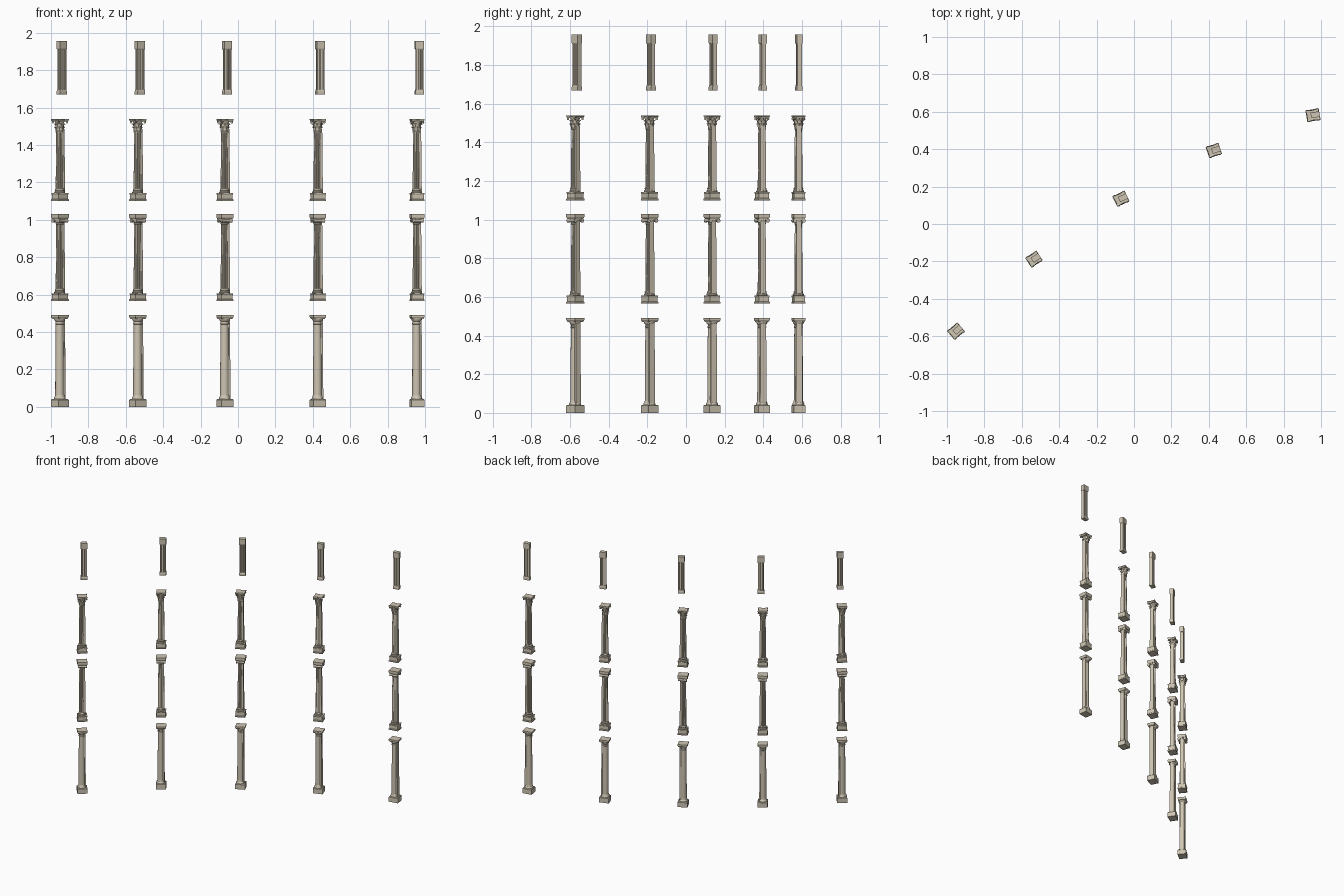
import bpy, bmesh
from math import sin, cos, pi, radians
from mathutils import Matrix, Vector

if "Cube" in bpy.data.objects:
    bpy.data.objects.remove(bpy.data.objects["Cube"])

# column positions (x, y) and turn; local +x is the flat rear side
COLUMNS = [(-0.952, -0.573, 40), (-0.535, -0.188, 33), (-0.070, 0.135, 25.5),
           (0.427, 0.393, 18), (0.957, 0.582, 10)]
HU, HV = 0.036, 0.031      # half size of plinths and abaci
CX = -0.002                # shaft axis offset

stone = bpy.data.materials.new("stone")
stone.diffuse_color = (0.62, 0.56, 0.45, 1)
stone.use_nodes = True
stone.node_tree.nodes["Principled BSDF"].inputs["Base Color"].default_value = stone.diffuse_color


def loft(bm, rings):
    loops = [[bm.verts.new(p) for p in r] for r in rings]
    n = len(loops[0])
    for a, b in zip(loops, loops[1:]):
        for i in range(n):
            j = (i + 1) % n
            bm.faces.new((a[i], a[j], b[j], b[i]))
    bm.faces.new(loops[0][::-1])
    bm.faces.new(loops[-1])


def rect(z, u0, u1, v):
    return [(u0, -v, z), (u1, -v, z), (u1, v, z), (u0, v, z)]


def block(bm, z, inset=0.0):
    return rect(z, -HU + inset, HU - inset, HV - inset)


def circle(z, r, n=24):
    return [(CX + r * cos(2 * pi * i / n), r * sin(2 * pi * i / n), z) for i in range(n)]


def fluted(z, r, n=16):
    pts = []
    for i in range(n):
        for t, k in ((-0.42, 1), (-0.2, 0.9), (0.2, 0.9), (0.42, 1)):
            a = 2 * pi * (i + t) / n
            pts.append((CX + r * k * cos(a), r * k * sin(a), z))
    return pts


def grooved(z, u0, u1, v, n=2, d=0.004):
    c = [Vector(p) for p in rect(z, u0, u1, v)]
    pts = []
    for i in range(4):
        a, b = c[i], c[(i + 1) % 4]
        inward = Vector((a.y - b.y, b.x - a.x, 0)).normalized() * d
        pts.append(a)
        if i == 1:             # rear stays plain
            continue
        for k in range(n):
            for t, s in ((0.2, 0), (0.32, 1), (0.68, 1), (0.8, 0)):
                pts.append(a.lerp(b, 0.08 + 0.84 * (k + t) / n) + inward * s)
    return pts


def roll(bm, center, direction, r, length, n=12):
    # scroll cylinder lying along a horizontal direction
    d = Vector(direction).normalized()
    side = Vector((-d.y, d.x, 0))
    c = Vector(center)
    rings = []
    for s, k in ((-.5, .6), (-.5, 1), (-.42, 1), (-.3, .8), (.3, .8), (.42, 1), (.5, 1), (.5, .6)):
        rings.append([c + d * s * length + side * r * k * cos(2 * pi * i / n)
                      + Vector((0, 0, r * k * sin(2 * pi * i / n))) for i in range(n)])
    loft(bm, rings)


def leaf(bm, ang, profile):
    # curling leaf: (radius, z, half width, thickness) per section
    m = Matrix.Translation((CX, 0, 0)) @ Matrix.Rotation(ang, 4, 'Z')
    loft(bm, [[m @ Vector(p) for p in ((r - t, -w, z), (r + t, 0, z + t * .5),
               (r - t, w, z), (r - 2 * t, 0, z - t * .5))] for r, z, w, t in profile])


def part(name, build, smooth=False):
    bm = bmesh.new()
    build(bm)
    bmesh.ops.recalc_face_normals(bm, faces=bm.faces)
    me = bpy.data.meshes.new(name)
    bm.to_mesh(me)
    bm.free()
    me.materials.append(stone)
    if smooth:
        me.polygons.foreach_set("use_smooth", [True] * len(me.polygons))
        me.set_sharp_from_angle(angle=radians(35))
    for i, (x, y, t) in enumerate(COLUMNS):
        ob = bpy.data.objects.new(f"{name}_{i + 1}", me)
        ob.location = (x, y, 0)
        ob.rotation_euler.z = radians(t)
        bpy.context.collection.objects.link(ob)


def lathe(name, prof):
    part(name, lambda bm: loft(bm, [circle(z, r) for r, z in prof]), True)


def rear_strip(name, z0, z1, v0, v1, u0, u1):
    part(name, lambda bm: loft(bm, [rect(z0, 0, u0, v0), rect(z1, 0, u1, v1)]))


# --- tier one: plain round columns
part("lower_plinth", lambda bm: loft(bm, [block(bm, 0), block(bm, 0.037),
                                          block(bm, 0.042, 0.004)]))
lathe("lower_base_moulding", [(0.030, 0.040), (0.031, 0.046), (0.029, 0.052),
                              (0.026, 0.055), (0.0255, 0.060), (0.023, 0.066)])
lathe("lower_shaft", [(0.0238, 0.06), (0.0235, 0.20), (0.0222, 0.34), (0.021, 0.462)])
rear_strip("lower_rear_strip", 0.04, 0.475, 0.0175, 0.0155, 0.025, 0.0225)
lathe("lower_capital", [(0.021, 0.440), (0.0235, 0.442), (0.0235, 0.447), (0.0215, 0.449),
                        (0.0215, 0.456), (0.025, 0.460), (0.029, 0.467), (0.030, 0.474)])
part("lower_abacus", lambda bm: loft(bm, [block(bm, 0.470, 0.005), block(bm, 0.477, 0.002),
                                          block(bm, 0.480), block(bm, 0.490)]))


# --- tiers two and three share plinth, base and fluted shaft
def fluted_column(name, z, top):
    part(name + "_plinth", lambda bm: loft(bm, [
        block(bm, z), block(bm, z + .008), block(bm, z + .011, .003),
        block(bm, z + .034, .003), block(bm, z + .037, .001), block(bm, z + .042, .001)]))
    lathe(name + "_base_moulding", [(0.028, z + .042), (0.0295, z + .046), (0.028, z + .051),
                                    (0.024, z + .053), (0.024, z + .057), (0.0255, z + .060),
                                    (0.024, z + .064), (0.021, z + .067)])
    h = top - z
    part(name + "_shaft", lambda bm: loft(bm, [
        fluted(z + .06, .0215), fluted(z + .4 * h, .0208),
        fluted(z + .75 * h, .0195), fluted(top, .0182)]))
    rear_strip(name + "_rear_strip", z + .04, top + .01, .0155, .0135, .0235, .020)


fluted_column("middle", 0.565, 0.985)
fluted_column("upper", 1.100, 1.475)

# --- tier two scroll capital
lathe("middle_echinus", [(0.0185, 0.975), (0.021, 0.977), (0.021, 0.981), (0.0195, 0.983),
                         (0.026, 0.995), (0.026, 1.004)])


def scrolls(bm):
    for s in (-1, 1):
        roll(bm, (0, s * 0.0225, 0.995), (1, 0, 0), 0.0105, 0.062)
    loft(bm, [rect(0.998, -0.029, 0.029, 0.022), rect(1.007, -0.029, 0.029, 0.022)])


part("middle_scrolls", scrolls, True)
part("middle_abacus", lambda bm: loft(bm, [block(bm, 1.005, .004), block(bm, 1.010, .001),
                                           block(bm, 1.014), block(bm, 1.030)]))

# --- tier three leaf capital
lathe("upper_bell", [(0.0185, 1.466), (0.021, 1.468), (0.021, 1.472), (0.0185, 1.474),
                     (0.0190, 1.500), (0.022, 1.517), (0.027, 1.527)])


def leaves(bm):
    for i in range(8):
        a = 2 * pi * i / 8
        leaf(bm, a, [(.020, 1.474, .0065, .001), (.022, 1.488, .008, .0015),
                     (.026, 1.497, .006, .0015), (.029, 1.494, .003, .001)])
        leaf(bm, a + pi / 8, [(.020, 1.480, .006, .001), (.0225, 1.503, .007, .0015),
                              (.027, 1.514, .006, .0015), (.0315, 1.510, .003, .001)])


part("upper_leaves", leaves)


def corner_scrolls(bm):
    for su in (-1, 1):
        for sv in (-1, 1):
            roll(bm, (su * .0285, sv * .0245, 1.521), (-sv, su, 0), .006, .007, 10)
            leaf(bm, 0 if su > 0 else pi, [(.018, 1.505, .003, .001), (.022, 1.517, .004, .001),
                                           (.028, 1.525, .004, .001)])


part("upper_corner_scrolls", corner_scrolls)


def concave(z, k):
    # abacus outline with hollow sides
    c = [Vector(p) * k for p in rect(0, -HU, HU, HV)]
    pts = []
    for i in range(4):
        a, b = c[i], c[(i + 1) % 4]
        for t in (0, 0.1, 0.3, 0.5, 0.7, 0.9):
            p = a.lerp(b, t)
            if t:
                p -= p.normalized() * 0.0045 * sin(pi * t)
            pts.append((p.x, p.y, z))
    return pts


part("upper_abacus", lambda bm: loft(bm, [concave(1.525, .9), concave(1.531, .95),
                                          concave(1.533, 1), concave(1.540, 1)]))

# --- tier four: small grooved pilasters, flush with the rear
P0, P1, PV = -0.011, 0.036, 0.015
part("attic_base", lambda bm: loft(bm, [
    rect(1.669, P0, P1, PV), rect(1.686, P0, P1, PV),
    rect(1.690, P0 + .002, P1, PV - .002), rect(1.696, P0 + .002, P1, PV - .002)]))
part("attic_shaft", lambda bm: loft(bm, [grooved(z, P0 + .004, P1 - .002, PV - .003)
                                         for z in (1.694, 1.914)]))
part("attic_capital", lambda bm: loft(bm, [
    rect(1.910, P0 + .002, P1, PV - .002), rect(1.915, P0, P1, PV),
    rect(1.957, P0, P1, PV)]))
